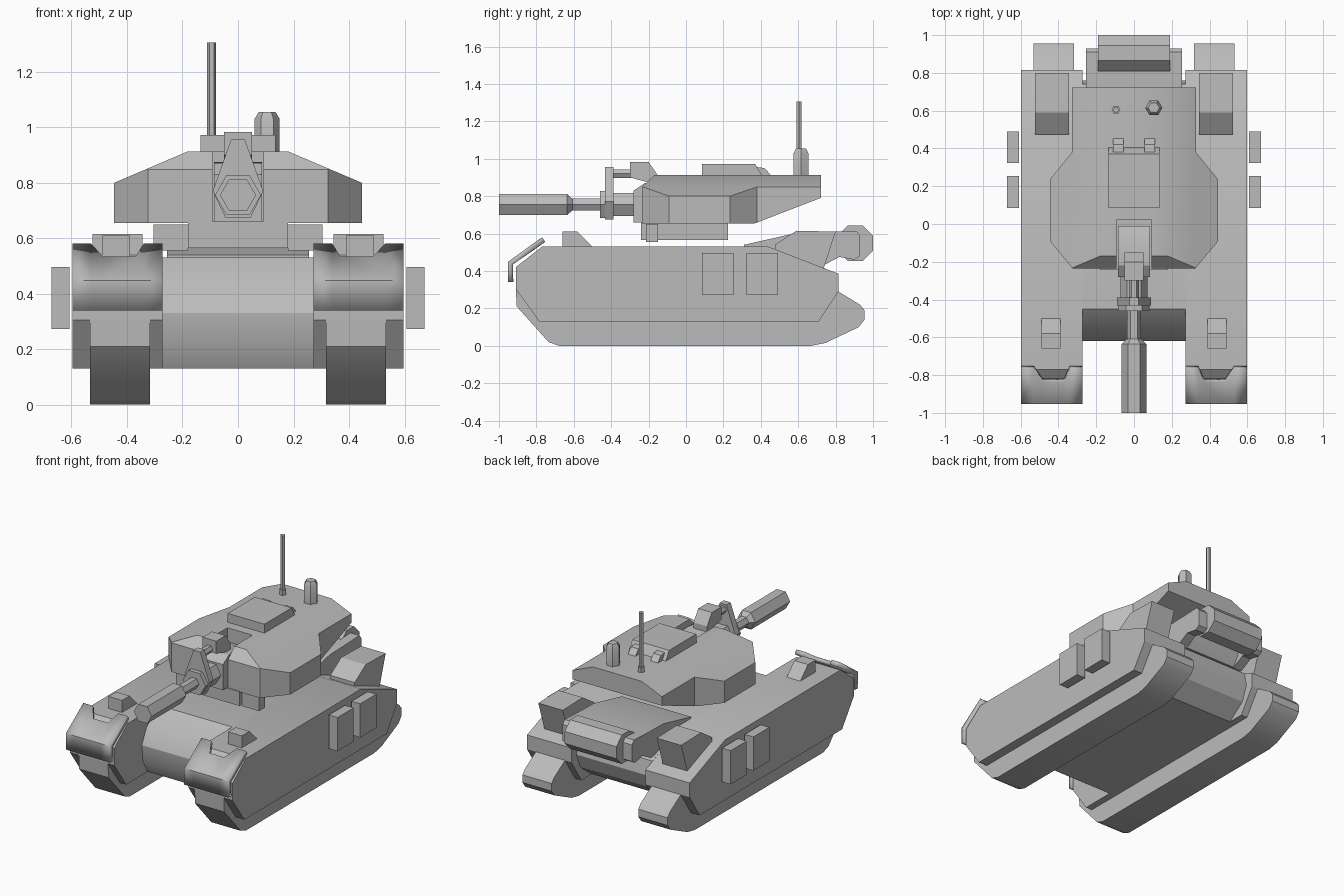
import bpy, bmesh, math
from mathutils import Vector

if "Cube" in bpy.data.objects:
    bpy.data.objects.remove(bpy.data.objects["Cube"])

GREY = (0.5, 0.5, 0.5, 1)
mat = bpy.data.materials.new("plain grey")
mat.use_nodes = True
mat.diffuse_color = GREY
bsdf = mat.node_tree.nodes["Principled BSDF"]
bsdf.inputs["Base Color"].default_value = GREY
bsdf.inputs["Roughness"].default_value = 0.8


def finish(name, bm):
    bmesh.ops.recalc_face_normals(bm, faces=bm.faces[:])
    me = bpy.data.meshes.new(name)
    bm.to_mesh(me)
    bm.free()
    me.materials.append(mat)
    ob = bpy.data.objects.new(name, me)
    bpy.context.collection.objects.link(ob)
    return ob


def extrude(points, lo, hi, axis):
    """Prism of a 2D outline: axis x takes (y, z), y takes (x, z), z takes (x, y)."""
    bm = bmesh.new()
    i = "xyz".index(axis)

    def place(p, d):
        c = list(p)
        c.insert(i, d)
        return c
    face = bm.faces.new([bm.verts.new(place(p, lo)) for p in points])
    geo = bmesh.ops.extrude_face_region(bm, geom=[face])["geom"]
    step = Vector(place((0, 0), hi - lo))
    bmesh.ops.translate(bm, vec=step, verts=[g for g in geo if isinstance(g, bmesh.types.BMVert)])
    return bm


def profile(name, points, lo, hi, axis="x"):
    return finish(name, extrude(points, lo, hi, axis))


def pair(name, points, lo, hi):
    """Side profile on both the left and the right."""
    return [profile("left_" + name, points, lo, hi), profile("right_" + name, points, -hi, -lo)]


def box(name, x, y, z):
    return profile(name, [(y[0], z[0]), (y[1], z[0]), (y[1], z[1]), (y[0], z[1])], *x)


def turned(name, stations, centre, axis="z", sides=6):
    """Stack of rings (distance, radius) along an axis."""
    bm = bmesh.new()
    rings = []
    for d, r in stations:
        ring = []
        for k in range(sides):
            a = math.tau * k / sides
            u, v = centre[0] + r * math.cos(a), centre[1] + r * math.sin(a)
            ring.append(bm.verts.new((u, v, d) if axis == "z" else (u, d, v)))
        rings.append(ring)
    for a, b in zip(rings, rings[1:]):
        for k in range(sides):
            j = (k + 1) % sides
            bm.faces.new((a[k], a[j], b[j], b[k]))
    bm.faces.new(rings[0])
    bm.faces.new(rings[-1])
    return finish(name, bm)


def cut(bm, point, normal):
    """Slice away everything on the normal's side and cap the opening."""
    bmesh.ops.bisect_plane(bm, geom=bm.verts[:] + bm.edges[:] + bm.faces[:],
                           plane_co=point, plane_no=normal, clear_outer=True)
    bmesh.ops.holes_fill(bm, edges=[e for e in bm.edges if e.is_boundary])


# Hull: two side sponsons with tracks below, and the body between them
pair("sponson", [(-.91, .42), (-.77, .53), (.44, .53), (.815, .385), (.815, .29),
                 (.71, .13), (-.785, .13), (-.91, .305)], .272, .597)
pair("track", [(-.91, .305), (-.905, .21), (-.735, .02), (-.68, 0), (.67, 0), (.745, .015),
               (.925, .1), (.955, .14), (.955, .19), (.93, .22), (.815, .29)], .318, .533)
profile("hull_body", [(-.45, .53), (-.57, .43), (-.62, .33), (-.61, .22), (-.56, .13), (.6, .13),
                      (.72, .22), (.76, .32), (.74, .415), (.44, .53)], -.272, .272)

# Bent front fenders with a notch in the upper edge
for side, name in ((1, "left"), (-1, "right")):
    bm = bmesh.new()
    upper = [(.272, -.77), (.34, -.77), (.37, -.835), (.485, -.835), (.53, -.77), (.597, -.77)]

    def on_slope(x, y):
        return bm.verts.new((side * x, y, .58 + (y + .77) * .72))
    top = [on_slope(*p) for p in upper]
    bend = [on_slope(p[0], -.953) for p in upper]
    low = [bm.verts.new((v.co.x, v.co.y, .34)) for v in bend]
    for a, b in ((top, bend), (bend, low)):
        for k in range(5):
            bm.faces.new((a[k], a[k + 1], b[k + 1], b[k]))
    fender = finish(name + "_front_fender", bm)
    # thickness grows toward the hull
    mod = fender.modifiers.new("thickness", "SOLIDIFY")
    mod.thickness = .03
    mod.offset = -1
    if fender.data.polygons[0].normal.z < 0:
        fender.data.flip_normals()

# Deck details
pair("front_hatch", [(-.66, .52), (-.66, .61), (-.58, .61), (-.49, .52)], .39, .49)
pair("rear_locker", [(.475, .51), (.475, .54), (.59, .615), (.80, .61), (.735, .41)], .345, .525)
for y in (.085, .323):
    pair("side_panel_%d" % round(y * 100),
         [(y, .272), (y + .168, .272), (y + .168, .496), (y, .496)], .608, .672)

# Rear engine deck, arms and drum
profile("engine_deck", [(.31, .52), (.31, .54), (.6, .605), (.81, .61), (.81, .57),
                        (.735, .43), (.5, .45)], -.255, .255)
pair("drum_arm", [(.72, .607), (.91, .615), (.93, .59), (.93, .48), (.9, .46),
                  (.82, .475), (.735, .43)], .19, .255)
drum = [(.905 + .104 * math.cos(math.tau * (k + .5) / 8),
         .548 + .104 * math.sin(math.tau * (k + .5) / 8)) for k in range(8)]
profile("rear_drum", drum, -.19, .19)

# Turret: outline block sliced into its sloped form
half = [(.325, -.235), (.446, -.09), (.446, .235), (.328, .38), (.328, .722)]
outline = half + [(-x, y) for x, y in reversed(half)]
bm = extrude(outline, .655, .913, "z")
for s in (1, -1):
    cut(bm, (s * .18, 0, .913), (s * .113, 0, .265))
cut(bm, (0, -.17, .913), (0, -.07, .07))
cut(bm, (0, .37, .655), (0, .135, -.35))
turret = finish("turret", bm)

# Gun slot in the turret
slot = box("slot_cutter", (-.092, .092), (-.4, .02), (.6, 1))
slot.hide_render = True
slot.hide_viewport = True
mod = turret.modifiers.new("gun slot", "BOOLEAN")
mod.operation = "DIFFERENCE"
mod.solver = "EXACT"
mod.object = slot

box("turret_base", (-.18, .18), (-.24, .225), (.565, .66))
pair("turret_foot", [(-.215, .555), (-.15, .555), (-.15, .65), (-.215, .65)], .18, .305)

# Gun
profile("mantlet", [(-.28, .66), (-.28, .83), (-.22, .87), (-.1, .875), (-.01, .84), (-.01, .66)],
        -.086, .086)
turned("gun_sleeve", [(-.27, .072), (-.4, .072)], (0, .755), "y")
shield = [(.025, .955), (.091, .77), (.046, .675)]
profile("gun_shield", shield + [(-x, z) for x, z in reversed(shield)], -.432, -.388, "y")
turned("gun_collar", [(-.42, .083), (-.46, .083)], (0, .755), "y")
turned("gun_barrel", [(-.45, .036), (-.608, .036), (-.635, .065), (-1, .065)], (0, .755), "y")
turned("sight_rod", [(-.28, .026), (-.4, .026)], (0, .92), "y")
profile("sight_block", [(-.30, .9), (-.30, .983), (-.2, .983), (-.15, .91), (-.15, .86)], -.05, .05)

# Roof details
profile("roof_hatch", [(.085, .9), (.085, .972), (.37, .972), (.412, .9)], -.135, .135)
pair("hatch_hinge", [(.38, .9), (.38, .955), (.42, .95), (.455, .91), (.455, .9)], .055, .11)
turned("antenna", [(.9, .023), (.945, .023), (.945, .016), (1.305, .016)], (-.095, .605))
turned("periscope", [(.9, .045), (1.03, .045), (1.055, .03)], (.105, .615))

# Smooth shading with sharp creases
bpy.ops.object.select_all(action="DESELECT")
for ob in bpy.context.collection.objects:
    if ob.type == "MESH" and mat.name in ob.data.materials and not ob.hide_render:
        ob.select_set(True)
        bpy.context.view_layer.objects.active = ob
bpy.ops.object.shade_smooth_by_angle(angle=math.radians(30))
